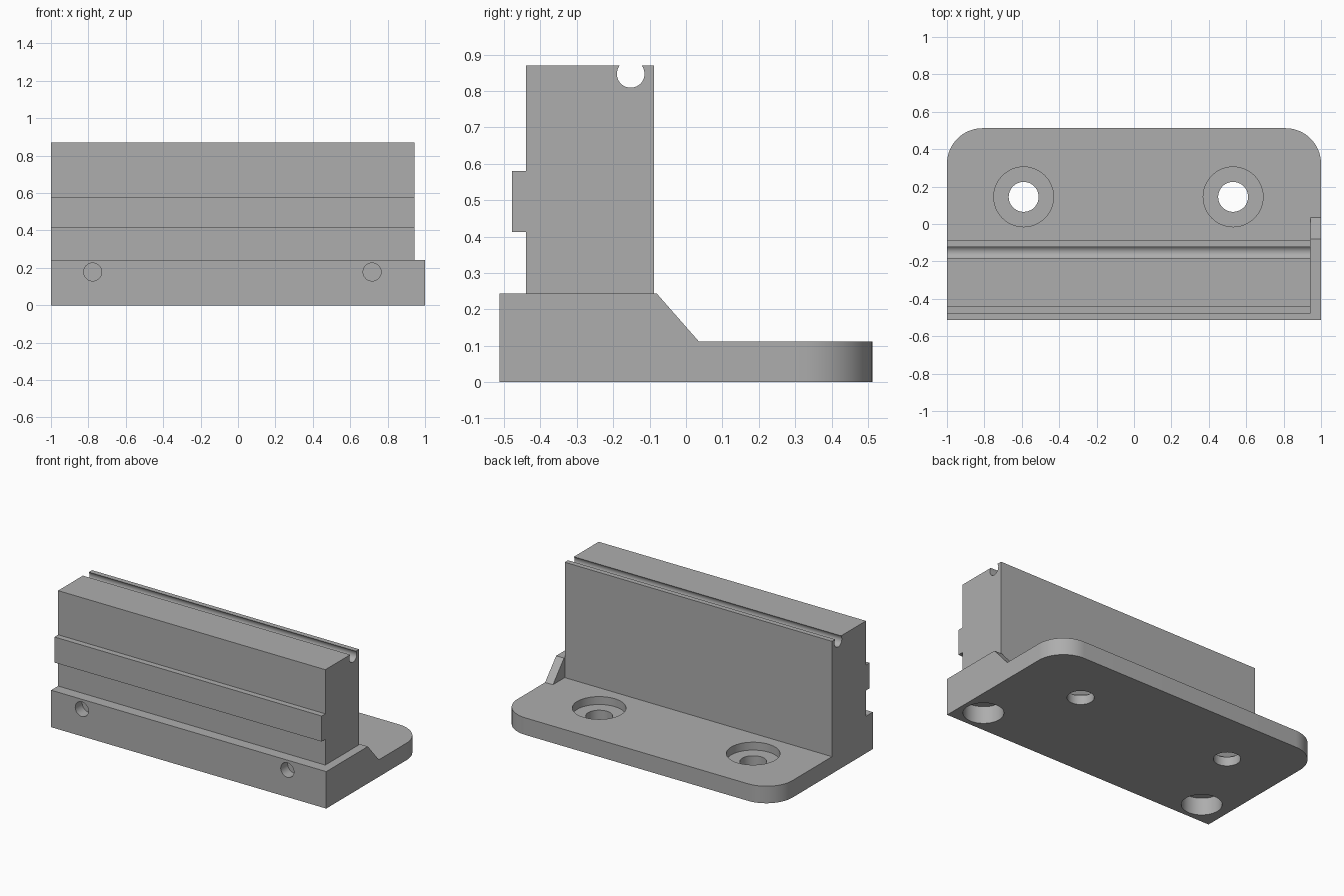
import bpy, bmesh, math
from mathutils import Matrix, Vector

cube = bpy.data.objects.get("Cube")
if cube:
    bpy.data.objects.remove(cube, do_unlink=True)

grey = bpy.data.materials.new("machined grey")
grey.use_nodes = True
colour = (0.42, 0.42, 0.42, 1)
grey.diffuse_color = colour
grey.node_tree.nodes["Principled BSDF"].inputs["Base Color"].default_value = colour


def finish(name, bm):
    bmesh.ops.recalc_face_normals(bm, faces=bm.faces)
    mesh = bpy.data.meshes.new(name)
    bm.to_mesh(mesh)
    bm.free()
    mesh.materials.append(grey)
    obj = bpy.data.objects.new(name, mesh)
    bpy.context.collection.objects.link(obj)
    return obj


def prism(name, points, offset):
    """Extrude a closed outline of 3D points along an offset."""
    bm = bmesh.new()
    face = bm.faces.new([bm.verts.new(p) for p in points])
    out = bmesh.ops.extrude_face_region(bm, geom=[face])
    verts = [g for g in out["geom"] if isinstance(g, bmesh.types.BMVert)]
    bmesh.ops.translate(bm, verts=verts, vec=offset)
    return finish(name, bm)


def side_profile(name, yz, x0, x1):
    return prism(name, [(x0, y, z) for y, z in yz], (x1 - x0, 0, 0))


def cylinder(radius, start, end):
    start, end = Vector(start), Vector(end)
    axis = end - start
    turn = axis.to_track_quat('Z', 'Y').to_matrix().to_4x4()
    bm = bmesh.new()
    bmesh.ops.create_cone(bm, cap_ends=True, segments=48, radius1=radius,
                          radius2=radius, depth=axis.length,
                          matrix=Matrix.Translation((start + end) / 2) @ turn)
    obj = finish("cutter", bm)
    obj.hide_render = True
    return obj


def combine(target, other, operation):
    mod = target.modifiers.new("combine", 'BOOLEAN')
    mod.operation, mod.solver, mod.object = operation, 'EXACT', other
    depsgraph = bpy.context.evaluated_depsgraph_get()
    mesh = bpy.data.meshes.new_from_object(target.evaluated_get(depsgraph))
    target.modifiers.clear()
    target.data = mesh
    bpy.data.objects.remove(other, do_unlink=True)


def arc(cx, cy, radius, start, end, steps):
    angles = [start + (end - start) * i / steps for i in range(steps + 1)]
    return [(cx + radius * math.cos(a), cy + radius * math.sin(a)) for a in angles]


# Main dimensions
HALF_Y, PLATE, LIP, TOP = 0.512, 0.112, 0.243, 0.87
FRONT, REAR, STOP = -0.44, -0.088, 0.943
ROUND = 0.19

# Base plate with two rounded rear corners
outline = [(-1, -HALF_Y), (1, -HALF_Y)]
outline += arc(1 - ROUND, HALF_Y - ROUND, ROUND, 0, math.pi / 2, 16)
outline += arc(ROUND - 1, HALF_Y - ROUND, ROUND, math.pi / 2, math.pi, 16)
base = prism("base_plate", [(x, y, 0) for x, y in outline], (0, 0, PLATE))

# Front lip and sloped end stop, joined to the plate
lip = side_profile("front_lip", [(-HALF_Y, 0), (FRONT, 0), (FRONT, LIP), (-HALF_Y, LIP)], -1, 1)
combine(base, lip, 'UNION')
stop = side_profile("end_stop", [(-HALF_Y, 0), (0.035, 0), (0.035, PLATE),
                                 (-0.08, LIP), (-HALF_Y, LIP)], STOP, 1)
combine(base, stop, 'UNION')

# Counterbored mounting holes
for x in (-0.59, 0.53):
    combine(base, cylinder(0.08, (x, 0.145, -0.1), (x, 0.145, 0.3)), 'DIFFERENCE')
    combine(base, cylinder(0.16, (x, 0.145, 0.06), (x, 0.145, 0.3)), 'DIFFERENCE')

# Wide holes under the wall
for x in (-0.82, 0.85):
    combine(base, cylinder(0.12, (x, -0.36, -0.1), (x, -0.36, PLATE + 0.001)), 'DIFFERENCE')

# Screw holes through the front lip
for x in (-0.777, 0.717):
    combine(base, cylinder(0.048, (x, -0.6, 0.178), (x, FRONT + 0.001, 0.178)), 'DIFFERENCE')

# Upright wall with a front rib and a round groove along the top
cy, cz, r = -0.152, 0.847, 0.038
a = math.asin((TOP - cz) / r)
wall_outline = [(FRONT, PLATE), (REAR, PLATE), (REAR, TOP)]
wall_outline += arc(cy, cz, r, a, -math.pi - a, 28)
wall_outline += [(FRONT, TOP), (FRONT, 0.58), (-0.478, 0.58), (-0.478, 0.412), (FRONT, 0.412)]
wall = side_profile("upright_wall", wall_outline, -1, STOP)

# Smooth only the curved walls
for obj in (base, wall):
    bpy.ops.object.select_all(action='DESELECT')
    obj.select_set(True)
    bpy.context.view_layer.objects.active = obj
    bpy.ops.object.shade_smooth_by_angle(angle=math.radians(30))
